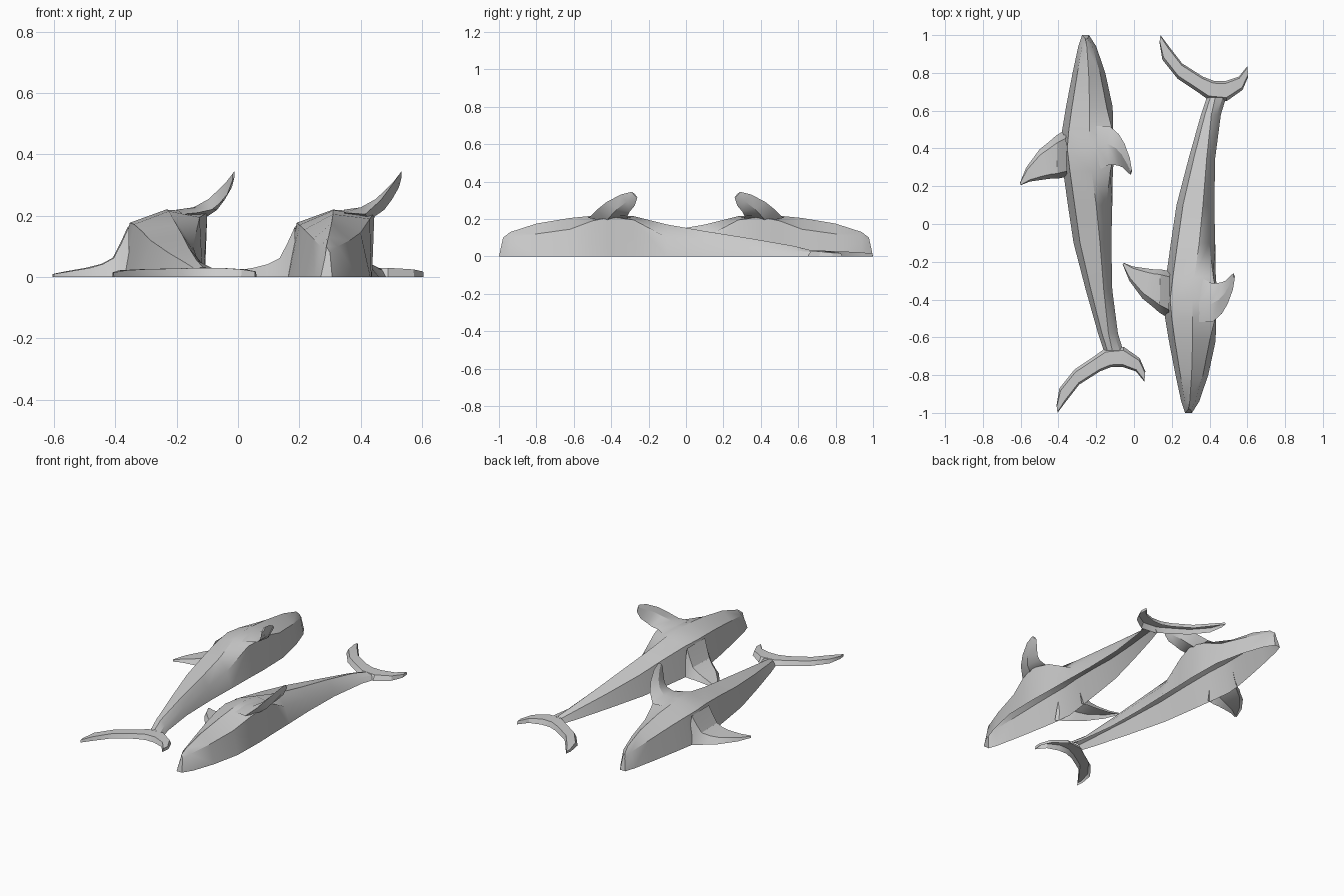
import bpy
import bmesh
from math import radians
from mathutils import Vector

default_cube = bpy.data.objects.get("Cube")
if default_cube:
    bpy.data.objects.remove(default_cube, do_unlink=True)

# One grey material shared by every part
grey = bpy.data.materials.new("plain_grey")
grey.use_nodes = True
grey.diffuse_color = (0.6, 0.6, 0.6, 1)
grey.node_tree.nodes["Principled BSDF"].inputs["Base Color"].default_value = (0.6, 0.6, 0.6, 1)


def loft(name, rings, place, hollow=True, cap_start=False, cap_end=False):
    """Skin a list of equal-sized sections; hollow shells stay open underneath."""
    bm = bmesh.new()
    loops = [[bm.verts.new(place(point)) for point in ring] for ring in rings]
    count = len(loops[0])
    for near, far in zip(loops, loops[1:]):
        for i in range(count - 1 if hollow else count):
            j = (i + 1) % count
            bm.faces.new((near[i], near[j], far[j], far[i]))
    if cap_start:
        bm.faces.new(reversed(loops[0]))
    if cap_end:
        bm.faces.new(loops[-1])
    bmesh.ops.recalc_face_normals(bm, faces=bm.faces)

    mesh = bpy.data.meshes.new(name)
    bm.to_mesh(mesh)
    bm.free()
    mesh.materials.append(grey)
    for polygon in mesh.polygons:
        polygon.use_smooth = True
    mesh.set_sharp_from_angle(angle=radians(28))
    obj = bpy.data.objects.new(name, mesh)
    bpy.context.collection.objects.link(obj)
    return obj


def body_ring(y, left, ridge, shoulder, right, z_left, z_ridge, z_shoulder):
    """Section with steep flanks, a broad back and an off-centre ridge."""
    inset = 0.16 * (ridge - left) + 0.012
    lean = 0.22 if y > 0.97 else 0
    section = [(left, 0), (left + inset, z_left), (ridge, z_ridge),
               (shoulder, z_shoulder), (right, 0)]
    return [(x, y - lean * z, z) for x, z in section]


def plate_ring(front_x, front_y, back_x, back_y, height):
    """Section of a thin ground-hugging fin with bevelled upper edges."""
    front = Vector((front_x, front_y, 0))
    back = Vector((back_x, back_y, 0))
    up = Vector((0, 0, height))
    return [front, front.lerp(back, 0.18) + up, back.lerp(front, 0.12) + up, back]


def blade_ring(lead, trail, thickness):
    """Lens-shaped section of the raised fin."""
    lead, trail = Vector(lead), Vector(trail)
    middle = lead.lerp(trail, 0.45)
    offset = Vector((-0.6, 0, 0.8)) * thickness / 2
    return [lead, middle + offset, trail, middle - offset]


# Body sections: y, then x of left, ridge, shoulder and right, then heights
body_rows = [
    (1.0, -.275, -.257, -.245, -.238, .07, .1, .08),
    (.94, -.295, -.25, -.22, -.2, .1, .13, .1),
    (.8, -.325, -.24, -.18, -.152, .125, .175, .12),
    (.62, -.36, -.235, -.145, -.113, .155, .205, .145),
    (.5, -.38, -.235, -.115, -.11, .17, .217, .19),
    (.4, -.39, -.235, -.1, -.108, .177, .22, .21),
    (.28, -.375, -.225, -.125, -.112, .172, .215, .195),
    (.1, -.35, -.2, -.147, -.115, .15, .17, .1),
    (-.1, -.32, -.18, -.14, -.12, .12, .135, .08),
    (-.35, -.255, -.16, -.131, -.115, .08, .095, .055),
    (-.58, -.19, -.135, -.105, -.085, .045, .055, .03),
    (-.67, -.16, -.115, -.075, -.057, .027, .032, .024),
]

# Tail fluke from the long tip to the short tip
tail_rows = [
    (-.41, -.96, -.405, -1.0, .015),
    (-.395, -.87, -.36, -.94, .022),
    (-.315, -.77, -.29, -.85, .026),
    (-.21, -.7, -.18, -.78, .028),
    (-.155, -.66, -.12, -.757, .03),
    (-.055, -.65, -.06, -.757, .03),
    (.03, -.71, .01, -.78, .025),
    (.06, -.78, .055, -.835, .018),
]

# Side fin resting on the ground, flaring into the flank, root to tip
low_fin_rows = [
    (-.36, .5, -.355, .25, .165),
    (-.385, .485, -.38, .245, .11),
    (-.41, .47, -.405, .24, .062),
    (-.45, .435, -.44, .24, .042),
    (-.5, .395, -.48, .235, .03),
    (-.57, .3, -.55, .225, .018),
    (-.605, .215, -.6, .205, .01),
]

# Fin rising from the back, root to tip
high_fin_rows = [
    ((-.2, .52, .21), (-.18, .29, .205), .03),
    ((-.13, .52, .205), (-.13, .315, .21), .05),
    ((-.08, .475, .25), (-.085, .31, .22), .045),
    ((-.05, .425, .29), (-.06, .3, .24), .038),
    ((-.022, .35, .33), (-.035, .275, .27), .026),
    ((-.012, .29, .345), (-.018, .26, .315), .012),
]


def first_place(point):
    return Vector(point)


def second_place(point):
    x, y, z = point
    return Vector((x + 0.545, -y, z))


# Two animals lying head to tail, the second mirrored lengthwise
for prefix, place in (("first", first_place), ("second", second_place)):
    loft(prefix + "_body", [body_ring(*row) for row in body_rows], place, cap_start=True)
    loft(prefix + "_tail_fluke", [plate_ring(*row) for row in tail_rows], place,
         cap_start=True, cap_end=True)
    loft(prefix + "_low_fin", [plate_ring(*row) for row in low_fin_rows], place, cap_end=True)
    loft(prefix + "_high_fin", [blade_ring(*row) for row in high_fin_rows], place,
         hollow=False, cap_end=True)
